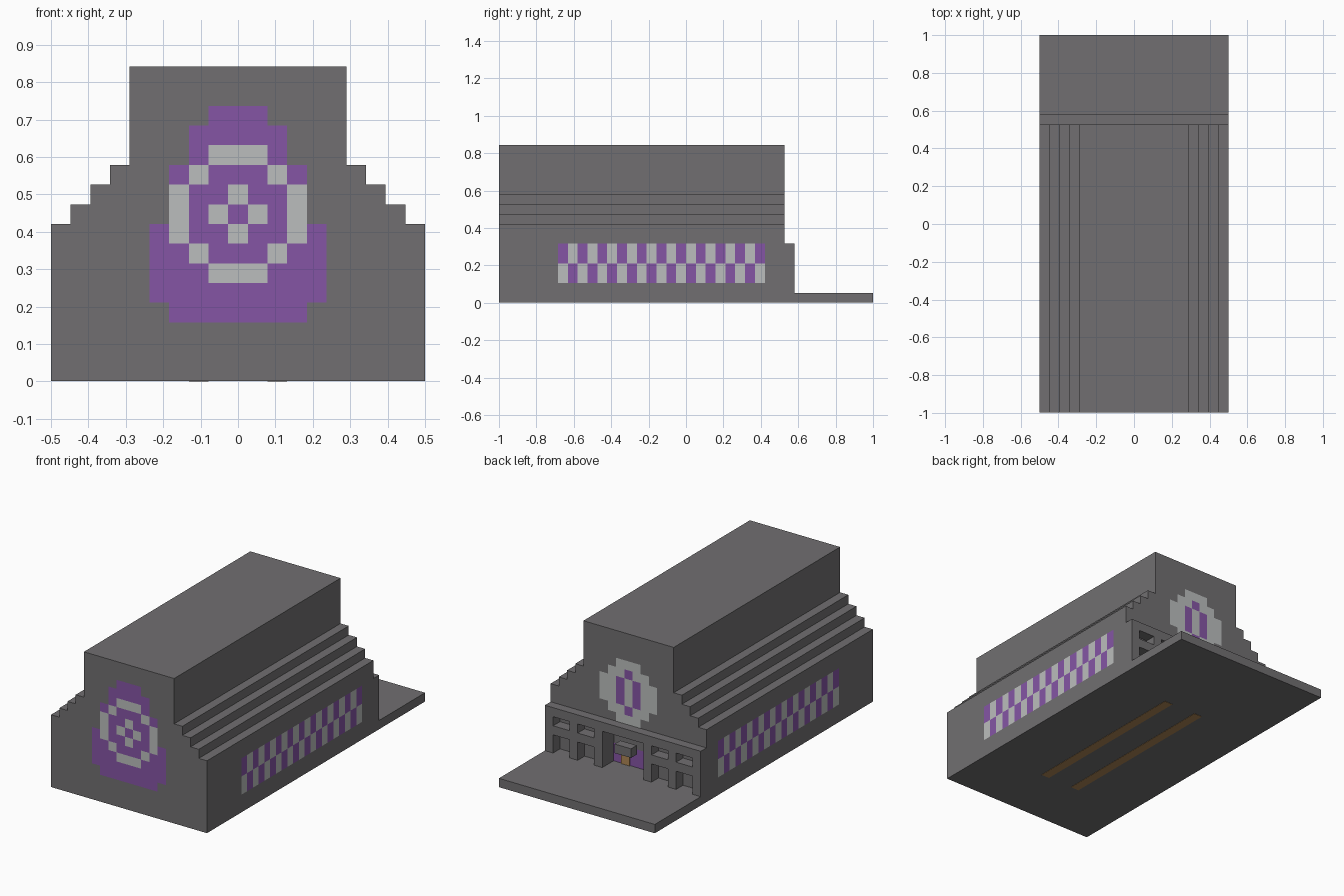
import bpy, bmesh
from mathutils import Vector

if "Cube" in bpy.data.objects:
    bpy.data.objects.remove(bpy.data.objects["Cube"])

U = 1 / 19        # one block
LIFT = 0.0015     # how far painted plates stand off the walls


def material(name, rgb):
    m = bpy.data.materials.new(name)
    m.use_nodes = True
    m.diffuse_color = (*rgb, 1)
    m.node_tree.nodes["Principled BSDF"].inputs["Base Color"].default_value = (*rgb, 1)
    return m


grey = material("stone grey", (0.165, 0.159, 0.165))
purple = material("purple", (0.235, 0.091, 0.376))
white = material("pale grey", (0.497, 0.515, 0.509))
tan = material("tan", (0.42, 0.24, 0.09))


def finish(bm, name, mats):
    mesh = bpy.data.meshes.new(name)
    bm.to_mesh(mesh)
    bm.free()
    for m in mats:
        mesh.materials.append(m)
    ob = bpy.data.objects.new(name, mesh)
    bpy.context.collection.objects.link(ob)
    return ob


def add_box(bm, x, y, z):
    """Add a box given its (min, max) along each axis."""
    verts = bmesh.ops.create_cube(bm, size=1)["verts"]
    for v in verts:
        v.co = [lo + (c + 0.5) * (hi - lo) for c, (lo, hi) in zip(v.co, (x, y, z))]


def box(name, x, y, z, mat):
    bm = bmesh.new()
    add_box(bm, x, y, z)
    return finish(bm, name, [mat])


def prism(name, outline, y0, y1, mat):
    """Extrude an x-z outline along y."""
    bm = bmesh.new()
    face = bm.faces.new([bm.verts.new((x, y0, z)) for x, z in outline])
    moved = bmesh.ops.extrude_face_region(bm, geom=[face])["geom"]
    for v in moved:
        if isinstance(v, bmesh.types.BMVert):
            v.co.y = y1
    bmesh.ops.recalc_face_normals(bm, faces=bm.faces)
    return finish(bm, name, [mat])


def mosaic(name, rows, corner, across, normal, height=U):
    """Lay coloured tiles from text rows, starting at the top corner."""
    bm = bmesh.new()
    corner, normal = Vector(corner), Vector(normal)
    across, down = Vector(across) * U, Vector((0, 0, -height))
    for r, row in enumerate(rows):
        for c, key in enumerate(row):
            if key == ".":
                continue
            p = corner + across * c + down * r + normal * LIFT
            quad = (p, p + down, p + down + across, p + across)
            f = bm.faces.new([bm.verts.new(q) for q in quad])
            f.normal_update()
            if f.normal.dot(normal) < 0:
                f.normal_flip()
            f.material_index = "PW".index(key)
    bmesh.ops.remove_doubles(bm, verts=bm.verts, dist=U / 100)
    return finish(bm, name, [purple, white])


# Ground slab and stepped hall
back = 10 * U
box("ground_slab", (-0.5, 0.5), (-1 + LIFT, 1), (LIFT, U), grey)
half = [(9.5, 1), (9.5, 8), (8.5, 8), (8.5, 9), (7.5, 9), (7.5, 10),
        (6.5, 10), (6.5, 11), (5.5, 11), (5.5, 16)]
outline = half + [(-x, z) for x, z in reversed(half)]
hall = prism("stepped_hall", [(x * U, z * U) for x, z in outline],
             -1 + LIFT, back, grey)

# Entrance facade with windows, side doorways and a central porch cut out
facade = box("entrance_facade", (-0.5, 0.5), (back, back + U), (U, 6 * U), grey)
bm = bmesh.new()
outer = back + 2 * U
for side in (-1, 1):
    for centre in (4.5, 7.5):
        x = sorted((side * (centre - 1) * U, side * (centre + 1) * U))
        x = [v + side * 0.0 for v in x]
        add_box(bm, x, (back - U * 0.2, outer), (4 * U, 5 * U))
        add_box(bm, x, (back - U * 0.2, outer), (U * 0.9, 3 * U))
add_box(bm, (-2.5 * U, 2.5 * U), (back - U, outer), (U * 0.9, 5 * U))
cutter = finish(bm, "opening_cutter", [grey])
cutter.hide_render = True
for ob in (hall, facade):
    mod = ob.modifiers.new("openings", "BOOLEAN")
    mod.operation, mod.solver, mod.object = "DIFFERENCE", "EXACT", cutter
    bpy.context.view_layer.objects.active = ob
    bpy.ops.object.modifier_apply(modifier=mod.name)
bpy.data.objects.remove(cutter)

# Porch: hanging canopy, purple door and tan door post
box("porch_canopy", (-U, U), (back, back + U), (3 * U, 4 * U), grey)
mosaic("porch_door", ["PPPPP"] * 2, (-2.5 * U, back - U, 3 * U), (1, 0, 0), (0, 1, 0))
box("door_post", (0.5 * U, 1.5 * U), (back - U, back - 0.85 * U), (U, 3 * U), tan)

# Emblem on the front wall
mosaic("front_emblem", [
    "...PPP...",
    "..PPPPP..",
    "..PWWWP..",
    ".PWPPPWP.",
    ".WPPWPPW.",
    ".WPWPWPW.",
    "PWPPWPPWP",
    "PPWPPPWPP",
    "PPPWWWPPP",
    "PPPPPPPPP",
    ".PPPPPPP."], (-4.5 * U, -1 + LIFT, 14 * U), (1, 0, 0), (0, -1, 0))

# Round emblem above the entrance
mosaic("back_emblem", [
    "..WWW..",
    ".WWPWW.",
    "WWPWPWW",
    "WWPWPWW",
    "WWPWPWW",
    ".WWPWW.",
    "..WWW.."], (-3.5 * U, back, 13 * U), (1, 0, 0), (0, 1, 0))

# Chequered bands on both long walls, tan strips under the floor
for side, label in ((1, "left"), (-1, "right")):
    mosaic(label + "_chequer_band", ["PW" * 10 + "P", "WP" * 10 + "W"],
           (side * 0.5, -13 * U, 6 * U), (0, 1, 0), (side, 0, 0), height=2 * U)
    mid = side * 2 * U
    box(label + "_floor_strip", (mid - U / 2, mid + U / 2),
        (-12 * U, 8 * U), (0, 2 * LIFT), tan)
